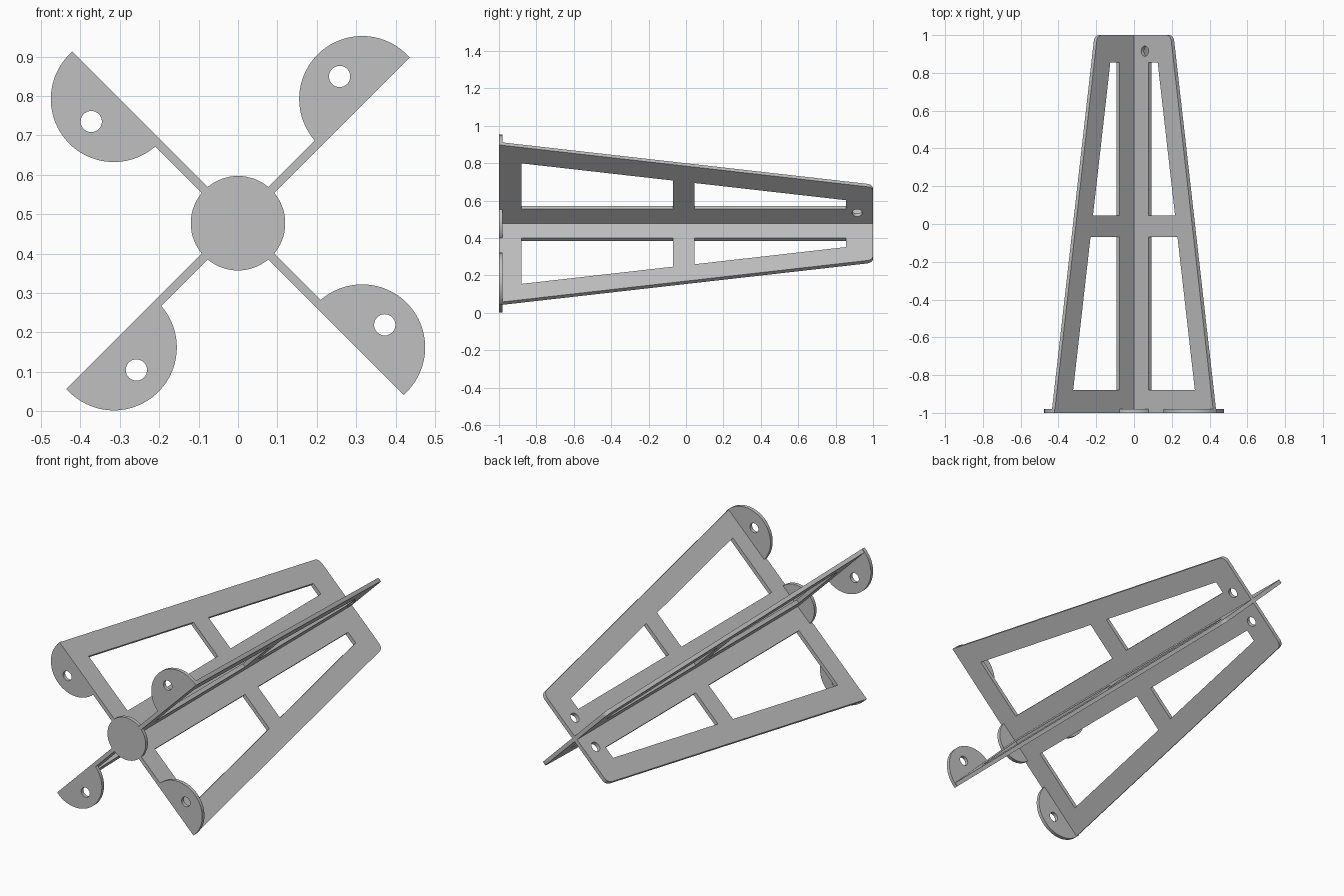
import bpy, bmesh, math
from mathutils import Matrix, Vector

cube = bpy.data.objects.get("Cube")
if cube:
    bpy.data.objects.remove(cube, do_unlink=True)

GREY = (0.53, 0.53, 0.53, 1)
mat = bpy.data.materials.new("light grey")
mat.use_nodes = True
mat.diffuse_color = GREY
mat.node_tree.nodes["Principled BSDF"].inputs["Base Color"].default_value = GREY

AXIS_Z = 0.477          # height of the central axis
T = 0.011               # half thickness of the fins
FRONT_R, BACK_R = 0.606, 0.285
WINDOW_MARGIN = 0.12


def arc(cx, cy, r, a0=0.0, a1=2 * math.pi, n=48, closed=True):
    steps = n if closed else n - 1
    return [(cx + r * math.cos(a0 + (a1 - a0) * i / steps),
             cy + r * math.sin(a0 + (a1 - a0) * i / steps)) for i in range(n)]


def plate(name, loops, half, matrix):
    """Flat plate from an outline and its holes, thickened evenly."""
    curve = bpy.data.curves.new(name, 'CURVE')
    curve.dimensions = '2D'
    curve.fill_mode = 'BOTH'
    curve.extrude = half
    for pts in loops:
        s = curve.splines.new('POLY')
        s.points.add(len(pts) - 1)
        for p, (x, y) in zip(s.points, pts):
            p.co = (x, y, 0, 1)
        s.use_cyclic_u = True
    tmp = bpy.data.objects.new(name + "_outline", curve)
    bpy.context.collection.objects.link(tmp)
    dg = bpy.context.evaluated_depsgraph_get()
    mesh = bpy.data.meshes.new_from_object(tmp.evaluated_get(dg))
    bpy.data.objects.remove(tmp, do_unlink=True)
    bm = bmesh.new()
    bm.from_mesh(mesh)
    bmesh.ops.remove_doubles(bm, verts=bm.verts, dist=1e-5)
    bmesh.ops.recalc_face_normals(bm, faces=bm.faces)
    bm.to_mesh(mesh)
    bm.free()
    mesh.name = name
    mesh.materials.clear()
    mesh.materials.append(mat)
    ob = bpy.data.objects.new(name, mesh)
    ob.matrix_world = matrix
    bpy.context.collection.objects.link(ob)
    bpy.ops.object.select_all(action='DESELECT')
    ob.select_set(True)
    bpy.context.view_layer.objects.active = ob
    bpy.ops.object.shade_smooth_by_angle(angle=math.radians(30))
    return ob


def frame(x, y, z, origin):
    m = Matrix((x, y, z)).transposed().to_4x4()
    m.translation = origin
    return m


def edge(y):
    """Outer radius of a fin at depth y."""
    return FRONT_R + (BACK_R - FRONT_R) * (y + 1) / 2


# Fin outline with a rounded outer back corner
f = 0.035
start, corner, end = Vector((edge(1 - f), 1 - f)), Vector((BACK_R, 1)), Vector((BACK_R - f, 1))
fillet = [tuple(start * (1 - t) ** 2 + corner * 2 * t * (1 - t) + end * t * t)
          for t in [i / 8 for i in range(9)]]
outline = [(0, -1), (FRONT_R, -1)] + fillet + [(0, 1)]


def window(y0, y1):
    return [(0.121, y0), (edge(y0) - WINDOW_MARGIN, y0),
            (edge(y1) - WINDOW_MARGIN, y1), (0.121, y1)]


windows = [window(-0.88, -0.07), window(0.045, 0.855)]
pin_hole = arc(0.092, 0.915, 0.027, n=32)

# Half-round mounting tab with a bolt hole
TAB_R, TAB_C = 0.16, 0.446
dip = math.asin(T / TAB_R)
tab = [arc(TAB_C, 0, TAB_R, -dip, math.pi + dip, closed=False),
       arc(TAB_C, 0.081, 0.027, n=32)]

# Four fins with tabs, turned around the axis
names = ["upper_left", "upper_right", "lower_right", "lower_left"]
for i, side in enumerate(names):
    a = math.radians(45 + 90 * i)
    out = Vector((math.cos(a), 0, math.sin(a)))
    across = Vector((-math.sin(a), 0, math.cos(a)))
    loops = [outline] + windows + ([pin_hole] if i % 2 == 0 else [])
    plate(side + "_fin", loops, T,
          frame(out, Vector((0, 1, 0)), across, (0, 0, AXIS_Z)))
    plate(side + "_tab", tab, 0.01,
          frame(out, across, Vector((0, -1, 0)), (0, -0.99, AXIS_Z)))

# Round plate over the front of the axis
plate("front_disc", [arc(0, 0, 0.12, n=64)], 0.01,
      frame(Vector((1, 0, 0)), Vector((0, 0, 1)), Vector((0, -1, 0)), (0, -0.99, AXIS_Z)))
